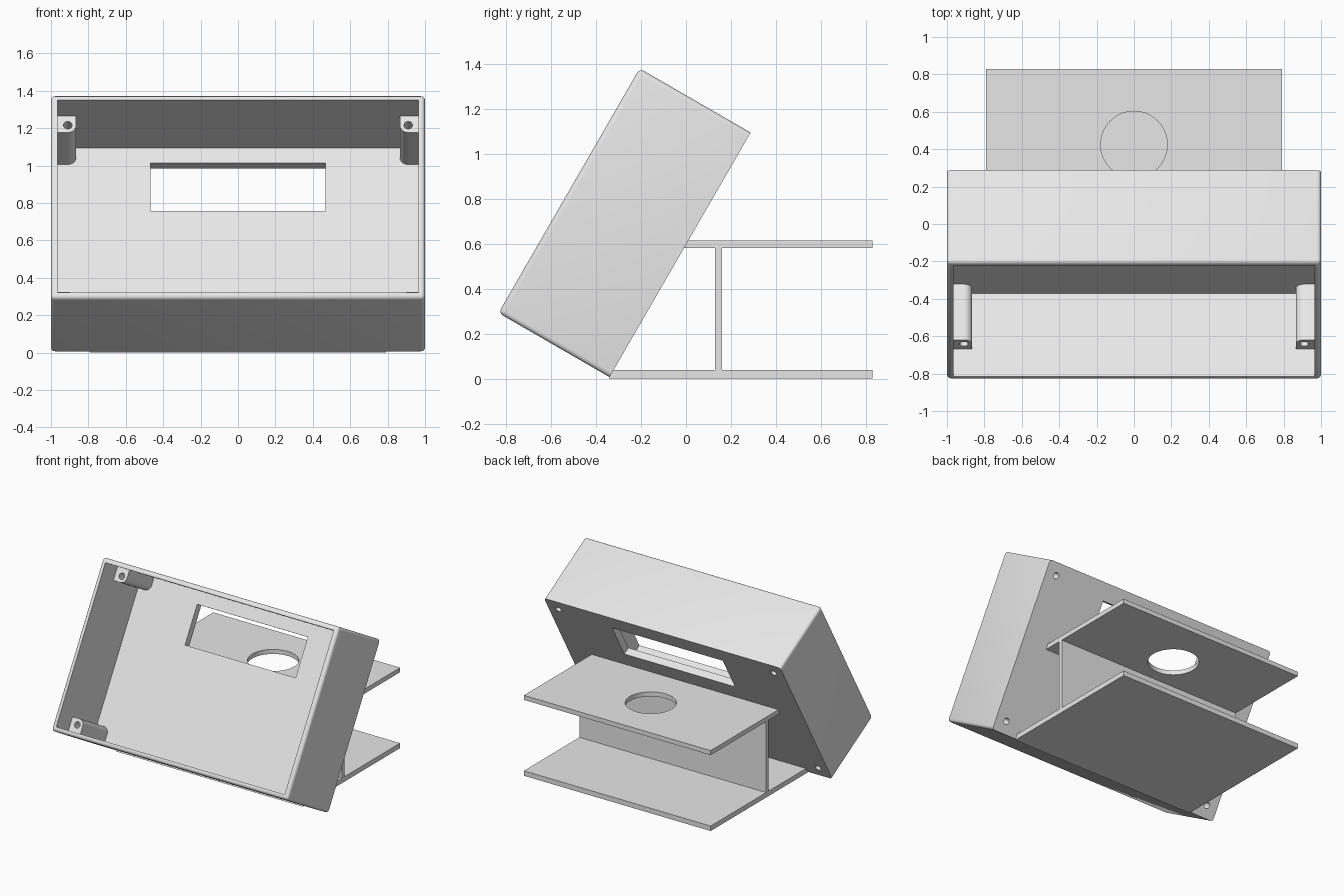
import bpy, bmesh, math
from mathutils import Matrix, Vector

if "Cube" in bpy.data.objects:
    bpy.data.objects.remove(bpy.data.objects["Cube"], do_unlink=True)

# Single plain grey
grey = bpy.data.materials.new("light_grey")
grey.use_nodes = True
colour = (0.8, 0.8, 0.8, 1)
grey.diffuse_color = colour
grey.node_tree.nodes["Principled BSDF"].inputs["Base Color"].default_value = colour

# Housing sizes in its own untilted frame (back panel ends at y = 0)
DEPTH, HEIGHT, WALL, BACK = 0.57, 1.255, 0.034, 0.057
BOSS_FRONT, INSET, BOSS_R, SCREW_R = -0.4, 0.056, 0.045, 0.023
FOOT_Y, FOOT_Z = -0.34, 0.007
TILT = Matrix.Translation((0, FOOT_Y, FOOT_Z)) @ Matrix.Rotation(math.radians(-30), 4, 'X')


def finish(name, bm):
    bmesh.ops.recalc_face_normals(bm, faces=bm.faces)
    mesh = bpy.data.meshes.new(name)
    bm.to_mesh(mesh)
    bm.free()
    mesh.materials.append(grey)
    ob = bpy.data.objects.new(name, mesh)
    bpy.context.collection.objects.link(ob)
    return ob


def prism(name, points, shift):
    """Extrude a closed 3D outline by a vector."""
    bm = bmesh.new()
    face = bm.faces.new([bm.verts.new(p) for p in points])
    new = bmesh.ops.extrude_face_region(bm, geom=[face])["geom"]
    bmesh.ops.translate(bm, vec=Vector(shift), verts=[g for g in new if isinstance(g, bmesh.types.BMVert)])
    return finish(name, bm)


def block(name, x0, x1, y0, y1, z0, z1):
    return prism(name, [(x0, y0, z0), (x1, y0, z0), (x1, y0, z1), (x0, y0, z1)], (0, y1 - y0, 0))


def cylinder(name, radius, length, matrix, sides):
    bm = bmesh.new()
    bmesh.ops.create_cone(bm, cap_ends=True, segments=sides, radius1=radius, radius2=radius,
                          depth=length, matrix=matrix)
    return finish(name, bm)


def activate(ob):
    bpy.ops.object.select_all(action='DESELECT')
    ob.select_set(True)
    bpy.context.view_layer.objects.active = ob


def cut(ob, cutter):
    activate(ob)
    mod = ob.modifiers.new("cut", 'BOOLEAN')
    mod.operation, mod.solver, mod.object = 'DIFFERENCE', 'EXACT', cutter
    bpy.ops.object.modifier_apply(modifier=mod.name)


def smooth(ob):
    activate(ob)
    bpy.ops.object.shade_smooth_by_angle(angle=math.radians(30))


# Housing: block rounded everywhere except around its back
housing = block("housing", -1, 1, -DEPTH, 0, 0, HEIGHT)
bm = bmesh.new()
bm.from_mesh(housing.data)
edges = [e for e in bm.edges if any(v.co.y < -0.01 for v in e.verts)]
bmesh.ops.bevel(bm, geom=edges, offset=0.022, segments=4, profile=0.5, affect='EDGES')
bm.to_mesh(housing.data)
bm.free()

# Hollow and display window
helpers = [block("cavity_cutter", WALL - 1, 1 - WALL, -1, -BACK, WALL, HEIGHT - WALL),
           block("window_cutter", -0.468, 0.468, -0.2, 0.1, 0.834, 1.129)]
for h in helpers:
    cut(housing, h)

# Screw bosses in the four corners, drilled through the back panel
bosses = []
for side, sx in (("left", 1), ("right", -1)):
    for level, sz in (("upper", 1), ("lower", -1)):
        wx, wz = sx * (1 - WALL), HEIGHT / 2 + sz * (HEIGHT / 2 - WALL)
        cx, cz = wx - sx * INSET, wz - sz * INSET
        ex, ez = wx + sx * 0.006, wz + sz * 0.006
        arc = [(cx - sx * BOSS_R * math.sin(a), BOSS_FRONT, cz - sz * BOSS_R * math.cos(a))
               for a in [math.pi / 2 * i / 8 for i in range(9)]]
        outline = [(ex, BOSS_FRONT, ez), (ex, BOSS_FRONT, cz - sz * BOSS_R)] + arc
        outline.append((cx - sx * BOSS_R, BOSS_FRONT, ez))
        boss = prism(f"{level}_{side}_screw_boss", outline, (0, -BOSS_FRONT - BACK + 0.006, 0))
        drill = cylinder("screw_cutter", SCREW_R, 2,
                         Matrix.Translation((cx, 0, cz)) @ Matrix.Rotation(math.pi / 2, 4, 'X'), 24)
        cut(boss, drill)
        cut(housing, drill)
        helpers.append(drill)
        bosses.append(boss)

for ob in [housing] + bosses:
    smooth(ob)
    ob.matrix_world = TILT


# Stand: two plates mitred against the leaning back, joined by a web
def plate(name, z0, z1):
    def lean(z):
        return FOOT_Y + (z - FOOT_Z) * math.tan(math.radians(30))
    return prism(name, [(-0.79, lean(z0), z0), (-0.79, 0.83, z0), (-0.79, 0.83, z1), (-0.79, lean(z1), z1)],
                 (1.58, 0, 0))


plate("base_plate", 0, 0.038)
shelf = plate("upper_shelf", 0.58, 0.615)
block("web", -0.79, 0.79, 0.13, 0.16, 0.038, 0.58)

# Round opening in the shelf
hole = cylinder("shelf_hole_cutter", 0.178, 0.3, Matrix.Translation((0, 0.425, 0.6)), 64)
cut(shelf, hole)
smooth(shelf)
helpers.append(hole)

for h in helpers:
    bpy.data.objects.remove(h, do_unlink=True)
